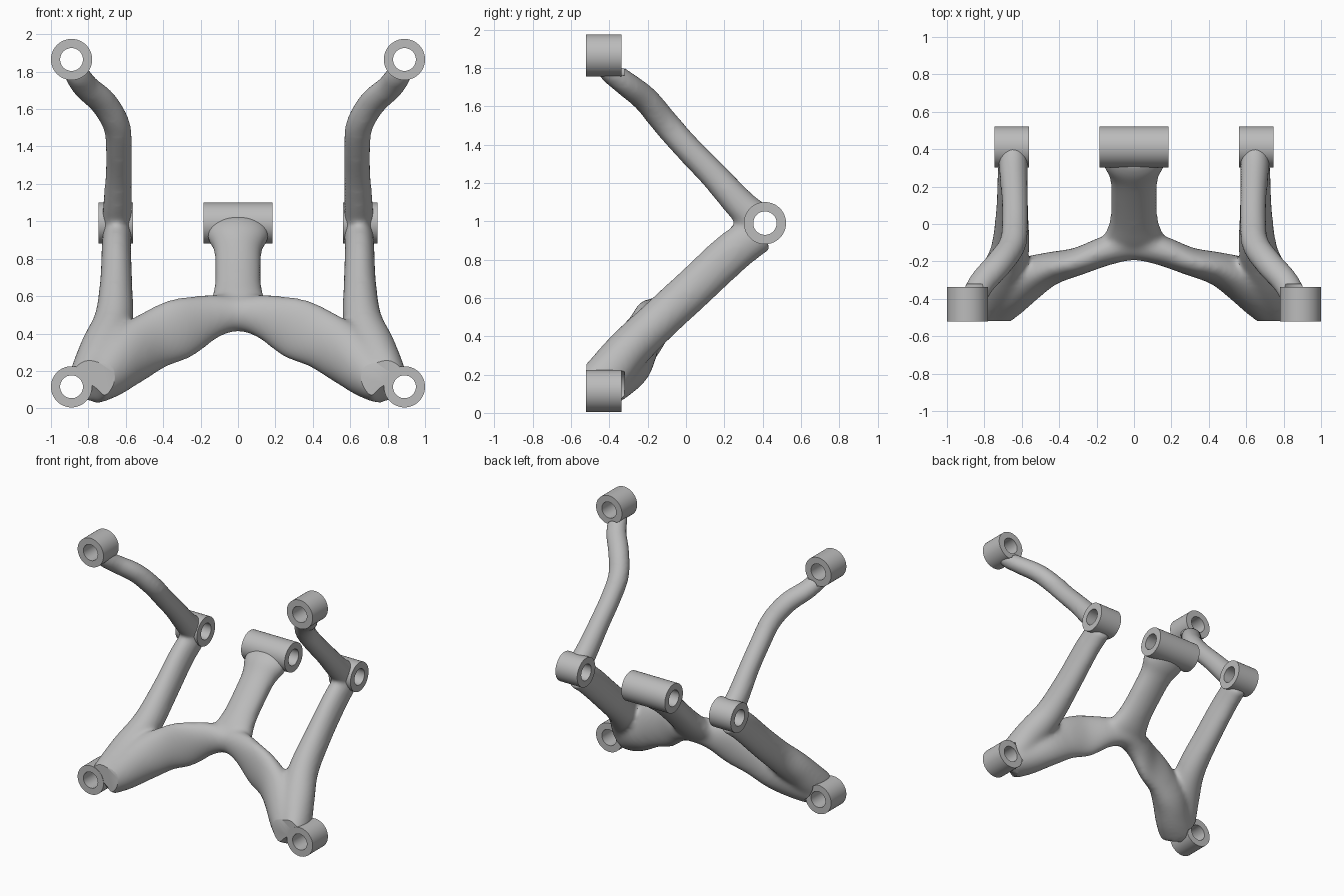
import bpy, bmesh, math
from mathutils import Vector, Matrix

if "Cube" in bpy.data.objects:
    bpy.data.objects.remove(bpy.data.objects["Cube"])

grey = bpy.data.materials.new("satin grey")
grey.use_nodes = True
colour = (0.5, 0.5, 0.5, 1)
grey.diffuse_color = colour
grey.node_tree.nodes["Principled BSDF"].inputs["Base Color"].default_value = colour

X, Y, Z = Vector((1, 0, 0)), Vector((0, 1, 0)), Vector((0, 0, 1))


def make_object(name, bm):
    bmesh.ops.recalc_face_normals(bm, faces=bm.faces)
    mesh = bpy.data.meshes.new(name)
    bm.to_mesh(mesh)
    bm.free()
    mesh.materials.append(grey)
    ob = bpy.data.objects.new(name, mesh)
    bpy.context.collection.objects.link(ob)
    return ob


def smooth(ob):
    bpy.ops.object.select_all(action='DESELECT')
    ob.select_set(True)
    bpy.context.view_layer.objects.active = ob
    bpy.ops.object.shade_smooth_by_angle(angle=math.radians(35))


def spline(a, b, c, d, t):
    return 0.5 * (2 * b + (c - a) * t + (2 * a - 5 * b + 4 * c - d) * t * t
                  + (3 * b - a - 3 * c + d) * t ** 3)


def loft(bm, rows, ref, steps=6, sides=28):
    """Sweep an ellipse along rows of x, y, z, radius along ref, radius across."""
    rows = [Vector(r) for r in rows]
    ext = [2 * rows[0] - rows[1]] + rows + [2 * rows[-1] - rows[-2]]
    path = [spline(*ext[i:i + 4], k / steps)
            for i in range(len(rows) - 1) for k in range(steps)] + [rows[-1]]
    rings = []
    for i, p in enumerate(path):
        before, after = path[max(i - 1, 0)], path[min(i + 1, len(path) - 1)]
        tangent = Vector((after - before)[:3]).normalized()
        u = (ref - tangent * ref.dot(tangent)).normalized()
        v = tangent.cross(u)
        ring = []
        for k in range(sides):
            a = math.tau * k / sides
            ring.append(bm.verts.new(Vector(p[:3]) + u * p[3] * math.cos(a)
                                     + v * p[4] * math.sin(a)))
        rings.append(ring)
    for r, q in zip(rings, rings[1:]):
        for k in range(sides):
            n = (k + 1) % sides
            bm.faces.new((r[k], r[n], q[n], q[k]))
    bm.faces.new(rings[0][::-1])
    bm.faces.new(rings[-1])


def tube(name, centre, axis, length, outer, inner):
    """Bushing: a cylinder with an open bore."""
    bm = bmesh.new()
    rot = Z.rotation_difference(axis).to_matrix()
    loops = []
    for r, h in ((outer, -1), (outer, 1), (inner, 1), (inner, -1)):
        loops.append([bm.verts.new(Vector(centre) + rot @ Vector((
            r * math.cos(math.tau * k / 64), r * math.sin(math.tau * k / 64),
            h * length / 2))) for k in range(64)])
    for i in range(4):
        a, b = loops[i], loops[(i + 1) % 4]
        for k in range(64):
            n = (k + 1) % 64
            bm.faces.new((a[k], a[n], b[n], b[k]))
    ob = make_object(name, bm)
    smooth(ob)


def plug(bm, centre, axis, length, radius):
    rot = Z.rotation_difference(axis).to_matrix().to_4x4()
    bmesh.ops.create_cone(bm, cap_ends=True, segments=64, radius1=radius, radius2=radius,
                          depth=length, matrix=Matrix.Translation(centre) @ rot)


# Cast body: overlapping limbs, fused below
body = bmesh.new()
for s in (1, -1):
    loft(body, [(s * x, y, z, a, b) for x, y, z, a, b in (   # lower leg
        (.645, .39, .94, .08, .10), (.65, .25, .845, .08, .11),
        (.652, .05, .66, .088, .11), (.665, -.15, .475, .105, .11),
        (.72, -.30, .33, .12, .115), (.79, -.42, .19, .105, .12),
        (.82, -.50, .12, .09, .11))], X)
    loft(body, [(s * x, y, z, a, b) for x, y, z, a, b in (   # upper arm
        (.648, .40, .98, .08, .10), (.645, .29, 1.08, .078, .085),
        (.638, .14, 1.245, .072, .075), (.637, 0, 1.39, .072, .072),
        (.65, -.11, 1.515, .074, .072), (.72, -.21, 1.635, .076, .07),
        (.81, -.31, 1.715, .074, .066), (.86, -.40, 1.785, .07, .06),
        (.88, -.43, 1.84, .06, .05))], X)
half_beam = [(.80, -.46, .12, .11, .13), (.70, -.39, .19, .14, .13),
             (.58, -.30, .285, .16, .12), (.45, -.24, .365, .16, .09),
             (.30, -.20, .43, .165, .075), (.14, -.14, .49, .12, .08)]
loft(body, half_beam + [(0, -.11, .505, .095, .085)]
     + [(-p[0], *p[1:]) for p in half_beam[::-1]], Z)        # arched cross beam
loft(body, [(0, -.14, .47, .22, .07), (0, -.07, .545, .165, .085),
            (0, .02, .63, .13, .085), (0, .14, .745, .125, .085),
            (0, .25, .85, .13, .09), (0, .32, .915, .165, .10),
            (0, .38, .965, .165, .09)], X)                   # centre neck
frame = make_object("frame_body", body)

# Bushing positions
bushings = [("centre_pivot", (0, .412, .99), X, .37)]
for side, s in (("left", 1), ("right", -1)):
    bushings += [(side + "_pivot", (s * .653, .412, .99), X, .185),
                 (side + "_lower_mount", (s * .89, -.428, .115), Y, .185),
                 (side + "_upper_mount", (s * .89, -.428, 1.865), Y, .185)]

# Cutter: seats for the bushings, plus flat trims in front of and under the feet
cut = bmesh.new()
for name, centre, axis, length in bushings:
    tube(name, centre, axis, length, .11, .061)
    plug(cut, Vector(centre), axis, length + .03, .106)
cutter = make_object("seat_cutter", cut)
trim = bmesh.new()
bmesh.ops.create_cube(trim, size=1, matrix=Matrix.Translation((0, -.768, 0))
                      @ Matrix.Diagonal((3, .5, 1, 1)))
trimmer = make_object("front_trimmer", trim)
base = bmesh.new()
bmesh.ops.create_cube(base, size=1, matrix=Matrix.Translation((0, 0, -.245))
                      @ Matrix.Diagonal((3, 3, .5, 1)))
base_trimmer = make_object("base_trimmer", base)

# Fuse, blend and cut the body
remesh = frame.modifiers.new("fuse", 'REMESH')
remesh.mode = 'VOXEL'
remesh.voxel_size = .014
blend = frame.modifiers.new("blend", 'SMOOTH')
blend.factor, blend.iterations = .5, 22
for helper in (trimmer, base_trimmer, cutter):
    mod = frame.modifiers.new("cut", 'BOOLEAN')
    mod.operation, mod.object, mod.solver = 'DIFFERENCE', helper, 'EXACT'
    helper.hide_render = True
bpy.context.view_layer.update()
graph = bpy.context.evaluated_depsgraph_get()
finished = bpy.data.meshes.new_from_object(frame.evaluated_get(graph))
frame.modifiers.clear()
frame.data = finished
for helper in (trimmer, base_trimmer, cutter):
    bpy.data.objects.remove(helper)
smooth(frame)
